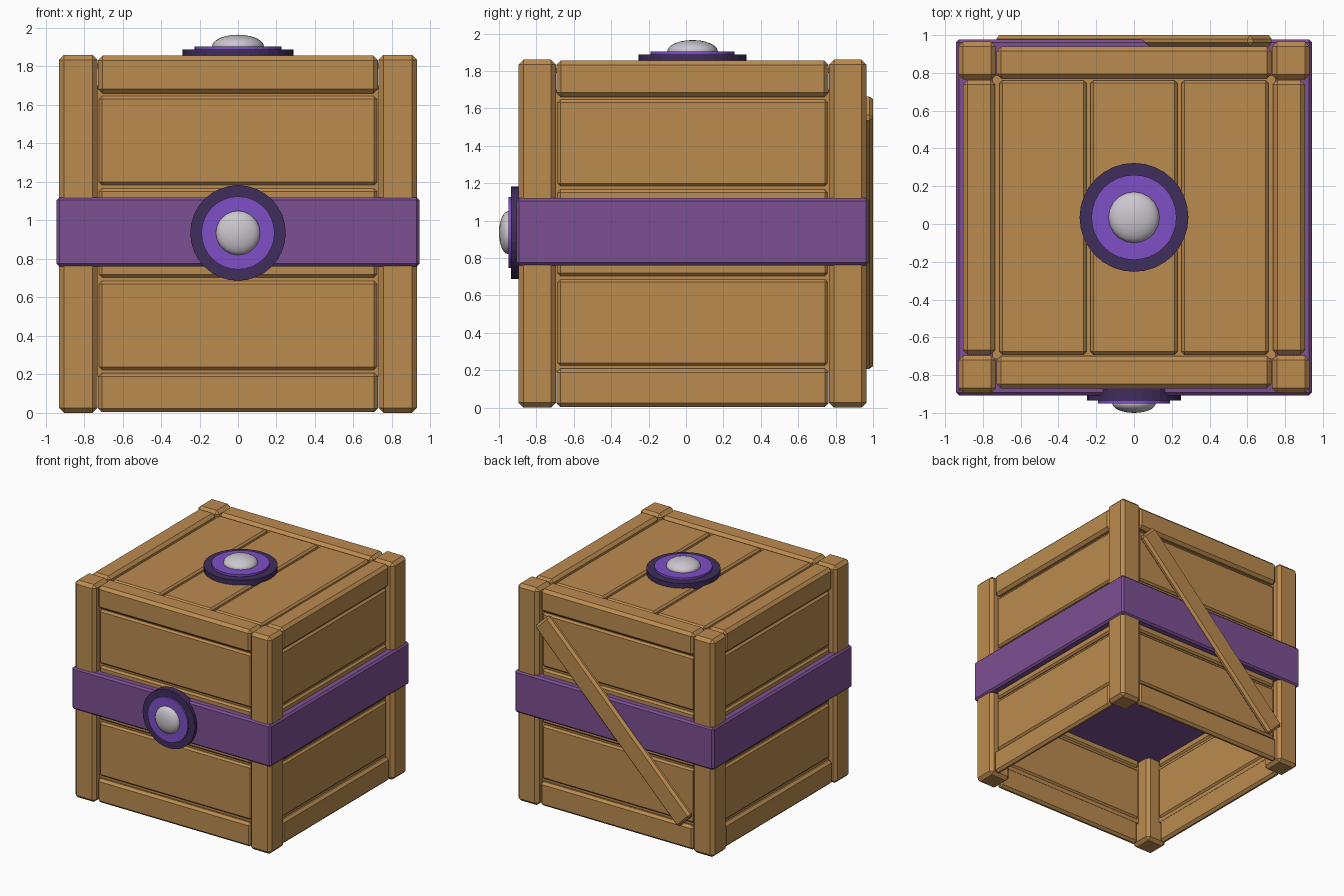
import bpy
from math import pi, radians
from mathutils import Matrix, Vector

cube = bpy.data.objects.get("Cube")
if cube:
    bpy.data.objects.remove(cube, do_unlink=True)


def material(name, rgb):
    m = bpy.data.materials.new(name)
    m.use_nodes = True
    m.diffuse_color = (*rgb, 1)
    m.node_tree.nodes["Principled BSDF"].inputs["Base Color"].default_value = (*rgb, 1)
    return m


WOOD = material("wood", (0.50, 0.26, 0.08))
BAND = material("purple band", (0.205, 0.08, 0.29))
DARK = material("dark purple", (0.051, 0.026, 0.107))
BRIGHT = material("bright purple", (0.21, 0.08, 0.565))
PEARL = material("pale grey", (0.60, 0.57, 0.62))

CY = 0.035      # crate centre in y
MID = 0.935     # crate centre in z
CENTRE = Matrix.Translation((0, CY, 0))


def finish(name, mat, matrix):
    ob = bpy.context.object
    ob.name = ob.data.name = name
    ob.data.transform(matrix)
    ob.data.materials.append(mat)
    return ob


def box(name, lo, hi, mat=WOOD, bevel=0.015, place=CENTRE):
    """Bevelled box between two corners, moved by the place matrix."""
    lo, hi = Vector(lo), Vector(hi)
    bpy.ops.mesh.primitive_cube_add(size=1)
    shape = Matrix.Translation((lo + hi) / 2) @ Matrix.Diagonal((*(hi - lo), 1))
    ob = finish(name, mat, place @ shape)
    if bevel:
        mod = ob.modifiers.new("bevel", "BEVEL")
        mod.width = bevel
        mod.segments = 1
    return ob


# Four identical sides: corner post, rails, planks and backing
for i, side in enumerate(("front", "left", "back", "right")):
    place = CENTRE @ Matrix.Rotation(i * pi / 2, 4, "Z")
    box(side + "_post", (-0.93, -0.93, 0), (-0.73, -0.73, 1.86), bevel=0.026, place=place)
    box(side + "_top_rail", (-0.727, -0.905, 1.66), (0.727, -0.735, 1.856), bevel=0.024, place=place)
    box(side + "_bottom_rail", (-0.727, -0.905, 0.004), (0.727, -0.85, 0.208), bevel=0.02, place=place)
    box(side + "_backing", (-0.75, -0.86, 0.19), (0.75, -0.85, 1.7), bevel=0, place=place)
    for k in (-1, 0, 1):
        z = MID + k * 0.48
        box(f"{side}_plank_{k + 2}", (-0.722, -0.882, z - 0.231), (0.722, -0.835, z + 0.231), place=place)

# Lid planks
box("lid_backing", (-0.75, -0.75, 1.79), (0.75, 0.75, 1.815), bevel=0)
for k in (-1, 0, 1):
    x = k * 0.482
    box(f"lid_plank_{k + 2}", (x - 0.23, -0.726, 1.8), (x + 0.23, 0.726, 1.845))

# Solid band around the middle, and the diagonal brace on the back
box("band", (-0.942, -0.942, 0.76), (0.942, 0.942, 1.12), BAND, 0.015)
brace_place = Matrix.Translation((0, 0.97, MID)) @ Matrix.Rotation(radians(-45), 4, "Y")
box("back_brace", (-0.96, -0.03, -0.09), (0.96, 0.03, 0.09), bevel=0.02, place=brace_place)


def disc(name, r, z0, z1, mat, place):
    bpy.ops.mesh.primitive_cylinder_add(vertices=32, radius=r, depth=z1 - z0)
    return finish(name, mat, place @ Matrix.Translation((0, 0, (z0 + z1) / 2)))


def medallion(name, place, rings, dome):
    """Stacked discs with a flattened dome; local z points outward."""
    (r1, a1), (r2, a2) = rings
    disc(name + "_rim", r1, -0.03, a1, DARK, place)
    disc(name + "_disc", r2, 0, a2, BRIGHT, place)
    r, h = dome
    bpy.ops.mesh.primitive_uv_sphere_add(segments=20, ring_count=12, radius=1)
    ob = finish(name + "_dome", PEARL,
                place @ Matrix.Translation((0, 0, a2)) @ Matrix.Diagonal((r, r, h, 1)))
    ob.data.shade_smooth()


medallion("lid_medallion", Matrix.Translation((0, CY, 1.86)),
          ((0.288, 0.027), (0.225, 0.045)), (0.135, 0.06))
medallion("front_medallion", Matrix.Translation((0, -0.905, MID)) @ Matrix.Rotation(pi / 2, 4, "X"),
          ((0.248, 0.03), (0.19, 0.045)), (0.115, 0.05))
